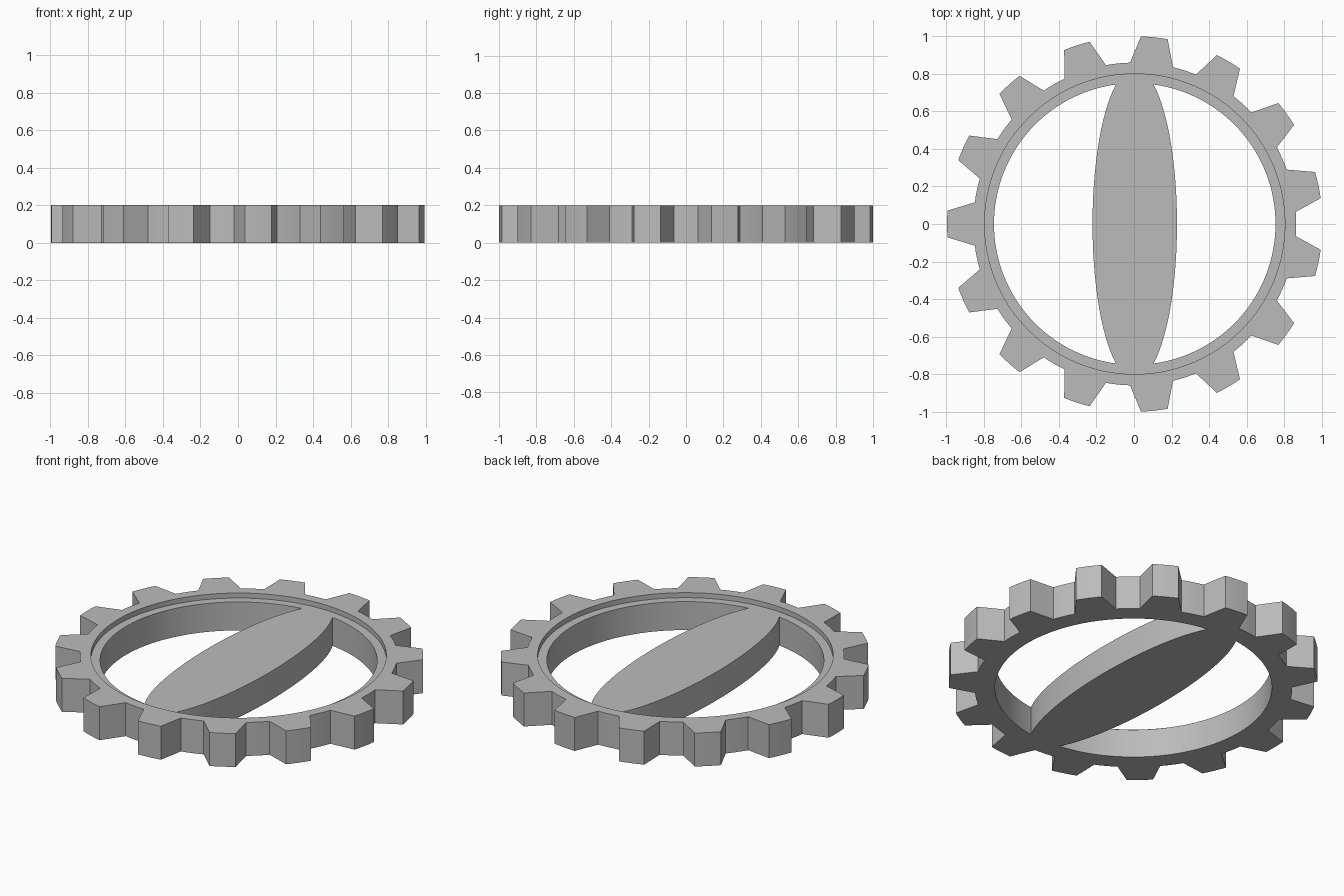
import bpy
import bmesh
from math import sin, cos, pi, radians, sqrt, asin

if "Cube" in bpy.data.objects:
    bpy.data.objects.remove(bpy.data.objects["Cube"], do_unlink=True)

TEETH = 15
TIP_R, ROOT_R = 1.0, 0.86          # gear radii
TIP_HALF, ROOT_HALF = 4.1, 7.7     # half angles of a tooth, degrees
HOLE_R, RECESS_R = 0.75, 0.8
HEIGHT, FLOOR = 0.2, 0.17
LENS_W, LENS_L = 0.225, 0.83       # half axes of the crossbar
SHIFT = 0.004                      # centres the uneven tooth span

grey = bpy.data.materials.new("grey metal")
grey.use_nodes = True
colour = (0.5, 0.5, 0.5, 1)
grey.diffuse_color = colour
grey.node_tree.nodes["Principled BSDF"].inputs["Base Color"].default_value = colour


def arc(radius, start, end, steps):
    return [(radius * cos(start + (end - start) * i / steps),
             radius * sin(start + (end - start) * i / steps)) for i in range(steps + 1)]


def prism(name, outline, bottom, top):
    bm = bmesh.new()
    face = bm.faces.new([bm.verts.new((x + SHIFT, y, bottom)) for x, y in outline])
    extruded = bmesh.ops.extrude_face_region(bm, geom=[face])["geom"]
    bmesh.ops.translate(bm, vec=(0, 0, top - bottom),
                        verts=[v for v in extruded if isinstance(v, bmesh.types.BMVert)])
    bmesh.ops.recalc_face_normals(bm, faces=bm.faces)
    mesh = bpy.data.meshes.new(name)
    bm.to_mesh(mesh)
    bm.free()
    mesh.materials.append(grey)
    obj = bpy.data.objects.new(name, mesh)
    bpy.context.collection.objects.link(obj)
    return obj


# Toothed body, one tooth pointing to -x
outline = []
for k in range(TEETH):
    mid = pi + k * 2 * pi / TEETH
    tip, root = radians(TIP_HALF), radians(ROOT_HALF)
    outline += arc(TIP_R, mid - tip, mid + tip, 4)
    outline += arc(ROOT_R, mid + root, mid + 2 * pi / TEETH - root, 4)
gear = prism("gear_wheel", outline, 0, HEIGHT)

# Openings either side of the elliptical crossbar
y_end = LENS_L * sqrt((HOLE_R ** 2 - LENS_W ** 2) / (LENS_L ** 2 - LENS_W ** 2))
hole_end = asin(y_end / HOLE_R)
lens_end = asin(y_end / LENS_L)
rim = arc(HOLE_R, -hole_end, hole_end, 64)
bar = [(LENS_W * cos(t), LENS_L * sin(t))
       for t in [lens_end * (1 - i / 24) for i in range(1, 48)]]
right_side = rim + bar
left_side = [(-x, y) for x, y in right_side]

cutters = [prism("opening_cutter", right_side, -0.1, HEIGHT + 0.1),
           prism("opening_cutter", left_side, -0.1, HEIGHT + 0.1),
           prism("recess_cutter", arc(RECESS_R, 0, 2 * pi, 128)[:-1], FLOOR, HEIGHT + 0.1)]

bpy.ops.object.select_all(action="DESELECT")
bpy.context.view_layer.objects.active = gear
gear.select_set(True)
for cutter in cutters:
    cutter.hide_render = True
    mod = gear.modifiers.new("cut", "BOOLEAN")
    mod.operation = "DIFFERENCE"
    mod.solver = "EXACT"
    mod.object = cutter
    bpy.ops.object.modifier_apply(modifier=mod.name)
    bpy.data.objects.remove(cutter, do_unlink=True)

bpy.ops.object.shade_smooth_by_angle(angle=radians(15))
